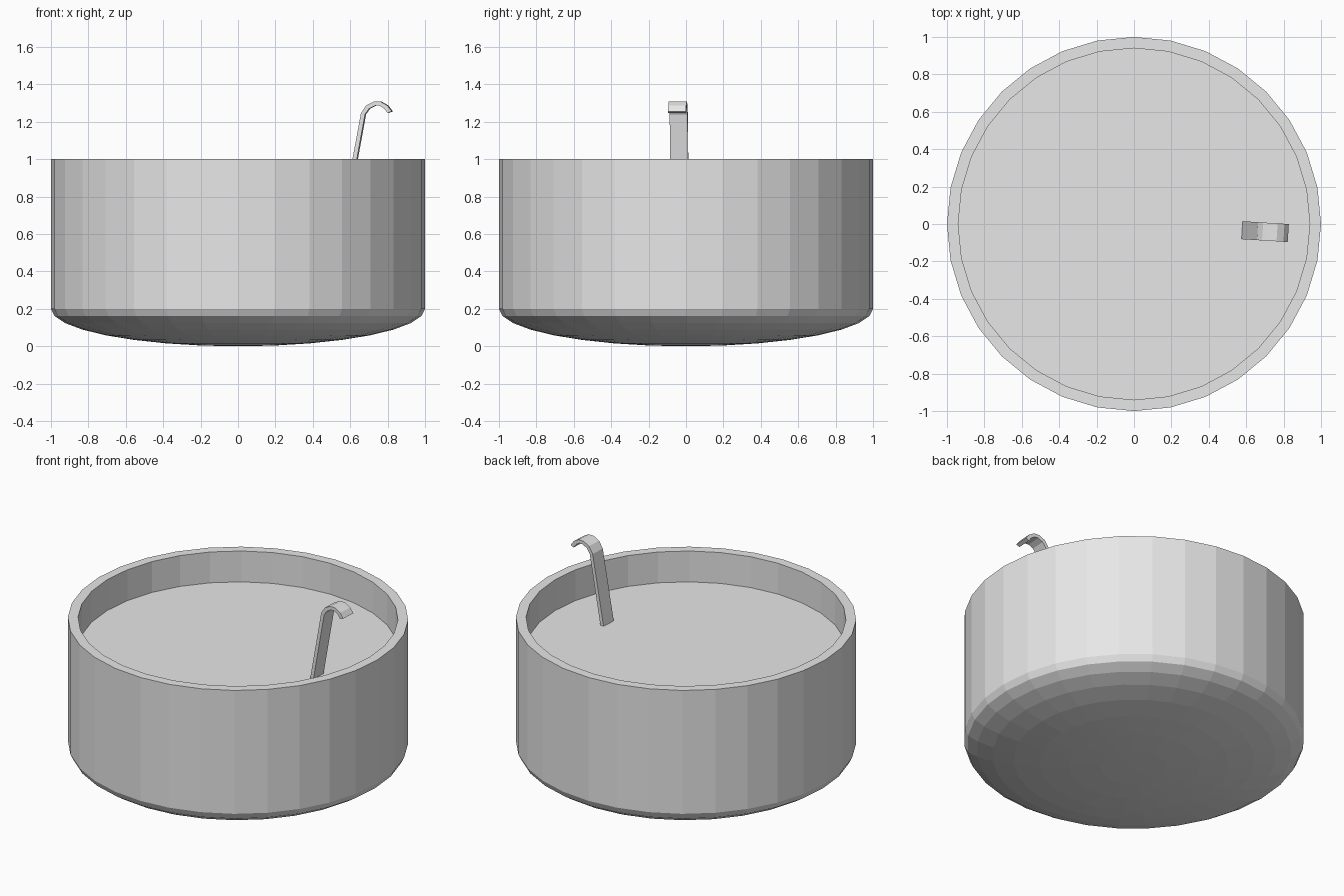
import bpy, bmesh, math
from mathutils import Matrix

if "Cube" in bpy.data.objects:
    bpy.data.objects.remove(bpy.data.objects["Cube"])

SIDES = 32

grey = bpy.data.materials.new("plain grey")
grey.diffuse_color = (0.8, 0.8, 0.8, 1)
grey.use_nodes = True
grey.node_tree.nodes["Principled BSDF"].inputs["Base Color"].default_value = grey.diffuse_color


def finish(name, bm):
    bmesh.ops.remove_doubles(bm, verts=bm.verts, dist=1e-5)
    bmesh.ops.recalc_face_normals(bm, faces=bm.faces)
    mesh = bpy.data.meshes.new(name)
    bm.to_mesh(mesh)
    bm.free()
    mesh.materials.append(grey)
    obj = bpy.data.objects.new(name, mesh)
    bpy.context.collection.objects.link(obj)
    return obj


def lathe(name, profile):
    """Spin (radius, z) points around the z axis."""
    bm = bmesh.new()
    verts = [bm.verts.new((r, 0, z)) for r, z in profile]
    edges = [bm.edges.new(pair) for pair in zip(verts, verts[1:])]
    bmesh.ops.spin(bm, geom=verts + edges, axis=(0, 0, 1), cent=(0, 0, 0),
                   angle=2 * math.tau / 2, steps=SIDES)
    return finish(name, bm)


# Pot: squashed half-sphere base, straight wall, flat rim, inner wall and filling
base = [(math.sin(a), 0.2 - 0.2 * math.cos(a))
        for a in (i * math.pi / 16 for i in range(9))]
lathe("pot", base + [(1, 1), (0.94, 1), (0.94, 0.8), (0, 0.8)])

# Ladle handle: bent flat strip leaning out of the filling, with a hooked tip
outer = [(0.574, 0.78), (0.66, 1.245), (0.688, 1.288), (0.728, 1.308),
         (0.765, 1.308), (0.802, 1.287), (0.825, 1.256)]
inner = [(0.598, 0.78), (0.682, 1.24), (0.704, 1.27), (0.735, 1.286),
         (0.76, 1.286), (0.785, 1.27), (0.803, 1.246)]
bm = bmesh.new()
rings = []
for (xo, zo), (xi, zi) in zip(outer, inner):
    rings.append([bm.verts.new(p) for p in ((xo, -0.048, zo), (xo, 0.048, zo),
                                            (xi, 0.048, zi), (xi, -0.048, zi))])
for a, b in zip(rings, rings[1:]):
    for i in range(4):
        j = (i + 1) % 4
        bm.faces.new((a[i], a[j], b[j], b[i]))
bm.faces.new(rings[0])
bm.faces.new(rings[-1])
pivot = Matrix.Translation((0.705, -0.041, 0))
turn = pivot @ Matrix.Rotation(math.radians(-3.5), 4, 'Z') @ Matrix.Translation((-0.705, 0, 0))
bmesh.ops.transform(bm, matrix=turn, verts=bm.verts)
finish("ladle_handle", bm)
